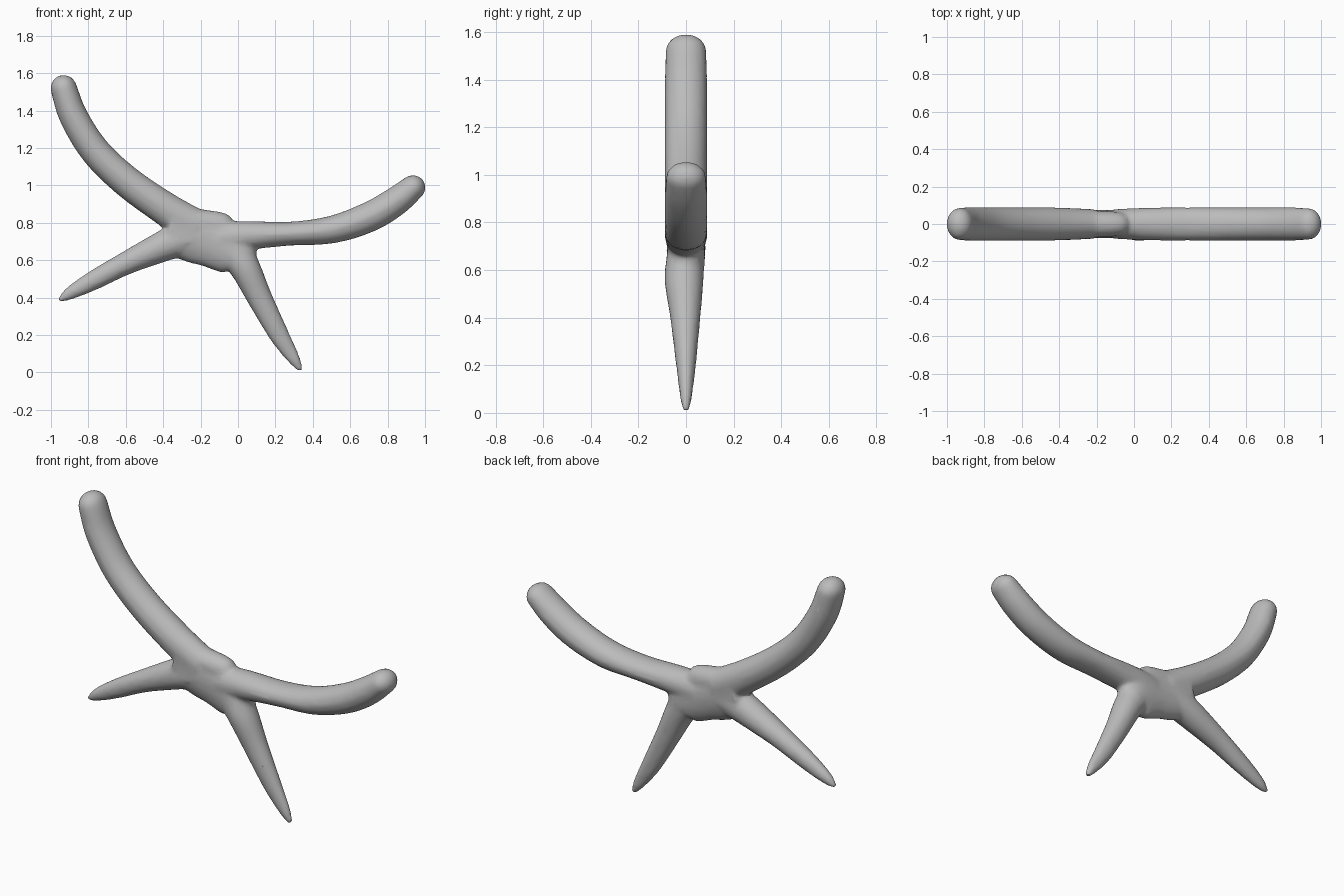
import bpy, bmesh, math
from mathutils import Vector

if "Cube" in bpy.data.objects:
    bpy.data.objects.remove(bpy.data.objects["Cube"])

SIDES = 20
grey = bpy.data.materials.new("plain_grey")
grey.diffuse_color = (0.5, 0.5, 0.5, 1)
grey.use_nodes = True
grey.node_tree.nodes["Principled BSDF"].inputs["Base Color"].default_value = grey.diffuse_color


def spline(p, q, r, s, t):
    return 0.5 * (2 * q + (r - p) * t + (2 * p - 5 * q + 4 * r - s) * t * t
                  + (3 * q - p - 3 * r + s) * t ** 3)


def limb(bm, stations, steps=6):
    """Closed tube through (x, z, half width, half depth, y offset) stations."""
    k = [Vector(s) for s in stations]
    k = [2 * k[0] - k[1]] + k + [2 * k[-1] - k[-2]]
    path = [spline(*k[i:i + 4], j / steps) for i in range(len(k) - 3) for j in range(steps)]
    path.append(k[-2])
    rings = []

    def ring(c, tangent, scale=1.0, depth_scale=1.0):
        nx, nz = -tangent.y, tangent.x
        vs = []
        for a in range(SIDES):
            ang = 2 * math.pi * a / SIDES
            u = c[2] * scale * math.cos(ang)
            v = c[3] * depth_scale * math.sin(ang)
            vs.append(bm.verts.new((c[0] + nx * u, c[4] + v, c[1] + nz * u)))
        rings.append(vs)

    for i, c in enumerate(path):
        a, b = path[max(i - 1, 0)], path[min(i + 1, len(path) - 1)]
        tangent = Vector((b[0] - a[0], b[1] - a[1])).normalized()
        ring(c, tangent)
    # rounded tip
    for ang in (0.3, 0.6, 0.9, 1.2, 1.42):
        e = path[-1].copy()
        e[0] += tangent.x * path[-1][2] * math.sin(ang)
        e[1] += tangent.y * path[-1][2] * math.sin(ang)
        ring(e, tangent, math.cos(ang), math.cos(ang))
    for r, s in zip(rings, rings[1:]):
        for a in range(SIDES):
            b = (a + 1) % SIDES
            bm.faces.new((r[a], r[b], s[b], s[a]))
    bm.faces.new(rings[0][::-1])
    bm.faces.new(rings[-1])


bm = bmesh.new()
# central trunk
limb(bm, [(-.36, .79, .12, .082, 0), (-.26, .74, .145, .078, 0),
          (-.14, .705, .145, .076, 0), (-.03, .655, .135, .08, 0), (.0, .64, .10, .08, 0)])
# bump on top of the trunk
limb(bm, [(-.27, .82, .06, .07, 0), (-.14, .795, .07, .068, 0), (-.09, .785, .07, .065, 0)])
# tall left arm
limb(bm, [(-.22, .77, .10, .08, 0), (-.40, .882, .09, .088, 0), (-.60, 1.025, .085, .089, 0),
          (-.765, 1.185, .081, .089, 0), (-.88, 1.37, .077, .089, 0), (-.932, 1.52, .071, .087, 0)])
# low right arm
limb(bm, [(-.10, .715, .09, .08, 0), (.05, .732, .078, .087, 0), (.28, .742, .064, .089, 0),
          (.50, .763, .074, .089, 0), (.70, .83, .081, .089, 0), (.84, .912, .078, .089, 0),
          (.935, .988, .068, .085, 0)])
# left pointed leg
limb(bm, [(-.25, .735, .10, .08, 0), (-.40, .675, .083, .082, 0), (-.60, .583, .062, .066, 0),
          (-.78, .488, .052, .048, 0), (-.90, .422, .035, .032, 0), (-.945, .392, .018, .018, 0)])
# right pointed leg
limb(bm, [(-.04, .68, .10, .08, 0), (.04, .555, .082, .082, -.008), (.115, .40, .068, .064, -.003),
          (.22, .20, .054, .042, 0), (.30, .07, .034, .026, 0), (.329, .022, .018, .018, 0)])

bmesh.ops.recalc_face_normals(bm, faces=bm.faces)
mesh = bpy.data.meshes.new("forked_branch")
bm.to_mesh(mesh)
bm.free()
branch = bpy.data.objects.new("forked_branch", mesh)
bpy.context.collection.objects.link(branch)
mesh.materials.append(grey)

# fuse the limbs into one skin with soft joints
remesh = branch.modifiers.new("fuse", 'REMESH')
remesh.mode = 'VOXEL'
remesh.voxel_size = 0.011
remesh.use_smooth_shade = True
soften = branch.modifiers.new("soften", 'SMOOTH')
soften.factor = 0.5
soften.iterations = 10
thin = branch.modifiers.new("thin", 'DECIMATE')
thin.ratio = 0.2
bpy.context.view_layer.objects.active = branch
branch.select_set(True)
for name in ("fuse", "soften", "thin"):
    bpy.ops.object.modifier_apply(modifier=name)
bpy.ops.object.shade_smooth_by_angle(angle=math.radians(40))
